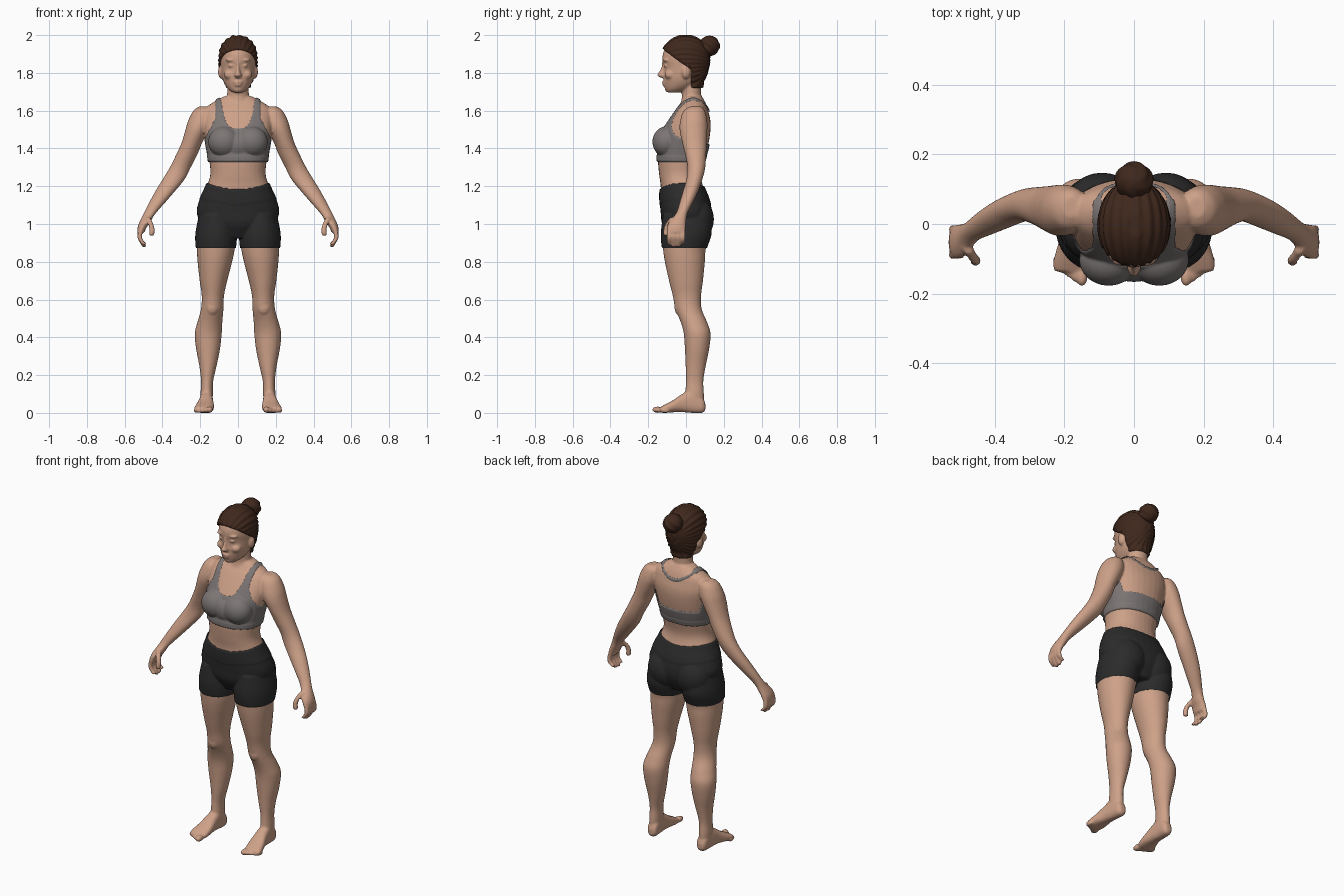
import bpy, bmesh, math
from mathutils import Matrix, Vector

cube = bpy.data.objects.get("Cube")
if cube:
    bpy.data.objects.remove(cube, do_unlink=True)


def material(name, colour):
    mat = bpy.data.materials.new(name)
    mat.use_nodes = True
    mat.diffuse_color = (*colour, 1)
    bsdf = next(n for n in mat.node_tree.nodes if n.type == 'BSDF_PRINCIPLED')
    bsdf.inputs["Base Color"].default_value = (*colour, 1)
    return mat


SKIN = material("skin", (.62, .36, .25))
HAIR = material("dark_brown_hair", (.05, .021, .012))
GREY = material("grey_fabric", (.20, .18, .175))
BLACK = material("black_fabric", (.024, .024, .025))


def make_object(name, bm, mat):
    mesh = bpy.data.meshes.new(name)
    bm.to_mesh(mesh)
    bm.free()
    mesh.materials.append(mat)
    mesh.shade_smooth()
    obj = bpy.data.objects.new(name, mesh)
    bpy.context.scene.collection.objects.link(obj)
    return obj


def spline(pts, steps=5):
    """Smoothly interpolate rows of numbers."""
    p = [pts[0], *pts, pts[-1]]
    out = []
    for i in range(1, len(p) - 2):
        for k in range(steps):
            t = k / steps
            out.append([.5 * (2*b + (c - a)*t + (2*a - 5*b + 4*c - d)*t*t
                              + (3*b - a - 3*c + d)*t**3)
                        for a, b, c, d in zip(*p[i - 1:i + 3])])
    return out + [pts[-1]]


def loft(bm, rings, side=1, along_y=False, power=1.0, sides=32):
    """Skin over oval rings given as (position, a_min, a_max, b_min, b_max)."""
    def soft(v):
        return math.copysign(abs(v) ** power, v)
    loops = []
    for t, a0, a1, b0, b1 in spline(rings):
        loop = []
        for k in range(sides):
            ang = math.tau * k / sides
            a = (a0 + a1) / 2 + (a1 - a0) / 2 * soft(math.cos(ang))
            b = (b0 + b1) / 2 + (b1 - b0) / 2 * soft(math.sin(ang))
            loop.append(bm.verts.new((a * side, t, b) if along_y else (a * side, b, t)))
        loops.append(loop)
    for lo, hi in zip(loops, loops[1:]):
        for k in range(sides):
            n = (k + 1) % sides
            bm.faces.new((lo[k], lo[n], hi[n], hi[k]))
    bm.faces.new(loops[0])
    bm.faces.new(loops[-1])


def centred(rows):
    return [(z, -w, w, y0, y1) for z, w, y0, y1 in rows]


def blob(bm, centre, radii):
    mat = Matrix.Translation(centre) @ Matrix.Diagonal((*radii, 1))
    bmesh.ops.create_uvsphere(bm, u_segments=24, v_segments=16, radius=1, matrix=mat)


def digit(bm, path, r, side):
    """Finger or thumb running down through (z, x, y) points."""
    rings = [(z, x - r, x + r, y - r, y + r) for z, x, y in path]
    z, x, y = path[-1]
    h = r * .55
    rings.append((z - h, x - h, x + h, y - h, y + h))
    loft(bm, rings, side, sides=16)


bm = bmesh.new()

# Torso, neck and head
loft(bm, centred([
    (.93, .09, -.08, .09), (1.0, .18, -.12, .125), (1.06, .213, -.128, .132),
    (1.13, .197, -.134, .118), (1.2, .166, -.134, .09), (1.26, .147, -.142, .08),
    (1.33, .151, -.148, .094), (1.4, .163, -.145, .114), (1.48, .177, -.13, .128),
    (1.54, .185, -.098, .13), (1.59, .18, -.066, .12), (1.62, .165, -.045, .112),
    (1.645, .13, -.025, .102), (1.675, .075, -.01, .085)]), power=.92)
loft(bm, centred([
    (1.57, .075, -.06, .1), (1.65, .062, -.026, .084), (1.7, .057, -.022, .08),
    (1.78, .058, -.03, .085)]))
loft(bm, centred([
    (1.697, .03, -.102, -.03), (1.715, .053, -.111, .02), (1.745, .073, -.117, .07),
    (1.78, .085, -.119, .095), (1.83, .091, -.117, .111), (1.868, .093, -.125, .117),
    (1.905, .09, -.121, .113), (1.94, .08, -.103, .098), (1.97, .055, -.07, .065),
    (1.987, .025, -.035, .03)]))

# Nose, lips and chin
loft(bm, centred([
    (1.87, .008, -.125, -.09), (1.835, .009, -.13, -.09), (1.805, .013, -.143, -.09),
    (1.787, .02, -.152, -.09), (1.774, .014, -.134, -.09)]), sides=16)
blob(bm, (0, -.112, 1.751), (.025, .015, .007))
blob(bm, (0, -.111, 1.736), (.021, .015, .007))
blob(bm, (0, -.096, 1.714), (.026, .016, .016))
blob(bm, (0, -.1, 1.42), (.085, .06, .07))

LEG = [(1.05, .03, .2, -.115, .12), (.95, .012, .22, -.128, .13),
       (.87, .017, .218, -.122, .105), (.8, .031, .214, -.112, .1),
       (.7, .057, .203, -.09, .09), (.62, .074, .192, -.07, .08),
       (.55, .077, .196, -.056, .083), (.48, .083, .215, -.028, .112),
       (.42, .086, .229, -.012, .13), (.34, .095, .222, -.006, .123),
       (.25, .113, .205, -.002, .105), (.17, .131, .196, 0, .092),
       (.1, .133, .198, -.006, .095), (.03, .135, .195, -.02, .095)]
FOOT = [(.102, .147, .18, .015, .05), (.085, .134, .193, 0, .085),
        (.03, .133, .2, 0, .12), (-.02, .131, .207, .004, .1),
        (-.07, .127, .222, .003, .066), (-.11, .13, .232, 0, .045),
        (-.137, .138, .23, .002, .03)]
ARM = [(1.622, .16, .205, .02, .08), (1.6, .13, .236, -.012, .1),
       (1.55, .13, .263, -.03, .112), (1.5, .152, .278, -.034, .113),
       (1.43, .19, .299, -.02, .109), (1.37, .214, .326, -.005, .107),
       (1.3, .25, .361, .008, .102), (1.24, .28, .397, .003, .088),
       (1.18, .328, .434, -.014, .067), (1.12, .38, .467, -.032, .04),
       (1.07, .424, .493, -.047, .014), (1.04, .448, .507, -.065, .004),
       (1.01, .464, .522, -.09, 0), (.985, .482, .531, -.1, -.001),
       (.955, .496, .534, -.1, -.005)]

# Paired parts
for s in (1, -1):
    loft(bm, LEG, s)
    loft(bm, FOOT, s, along_y=True, power=.8)
    loft(bm, ARM, s)
    for i in range(5):                                    # toes
        f = i / 4
        r = .01 + .007 * (1 - f) ** 2
        blob(bm, (s * (.15 + .074 * f), -.15 + .04 * f, r), (r, .03 - .008 * f, r))
    for i, tip in enumerate((.895, .884, .886, .9)):      # fingers
        y = -.089 + .0245 * i
        digit(bm, [(.975, .512, y), (.935, .521, y), (.91, .512, y), (tip, .498, y)], .0125, s)
    digit(bm, [(1.035, .478, -.07), (1.0, .462, -.096), (.97, .455, -.105),
               (.945, .457, -.106)], .014, s)             # thumb
    blob(bm, (s * .073, -.103, 1.435), (.078, .068, .075))  # chest
    blob(bm, (s * .092, .052, 1.025), (.1, .09, .11))       # seat
    blob(bm, (s * .137, -.037, .56), (.034, .024, .042))    # knee
    blob(bm, (s * .088, .0, 1.805), (.018, .024, .036))     # ear
    blob(bm, (s * .034, -.103, 1.838), (.018, .015, .008))  # eyelid
    blob(bm, (s * .036, -.104, 1.868), (.03, .018, .008))   # brow
    blob(bm, (s * .045, -.083, 1.79), (.03, .03, .025))     # cheek

# Fuse everything into one continuous skin
bmesh.ops.recalc_face_normals(bm, faces=bm.faces[:])
body = make_object("body", bm, SKIN)
remesh = body.modifiers.new("fuse", 'REMESH')
remesh.mode = 'VOXEL'
remesh.voxel_size = .006
relax = body.modifiers.new("relax", 'SMOOTH')
relax.factor = .5
relax.iterations = 4
graph = bpy.context.evaluated_depsgraph_get()
fused = bpy.data.meshes.new_from_object(body.evaluated_get(graph))
body.modifiers.clear()
body.data = fused
fused.materials.clear()
fused.materials.append(SKIN)
fused.shade_smooth()


def shell(name, mat, inside, offset):
    """Layer lying over the body where inside(point) holds."""
    bm = bmesh.new()
    bm.from_mesh(fused)
    drop = [f for f in bm.faces if not inside(f.calc_center_median())]
    bmesh.ops.delete(bm, geom=drop, context='FACES')
    bm.normal_update()
    rim = {v: [e.other_vert(v) for e in v.link_edges if e.is_boundary]
           for v in bm.verts if v.is_boundary}
    for _ in range(6):
        moved = {v: v.co.lerp(sum((n.co for n in near), Vector()) / len(near), .5)
                 for v, near in rim.items()}
        for v, co in moved.items():
            v.co = co
    for v in bm.verts:
        v.co += v.normal * (.003 if v in rim else offset(v.co))
    return make_object(name, bm, mat)


def in_shorts(c):
    top = 1.185 + 1.2 * c.x ** 2 + .15 * max(c.y, 0)
    return abs(c.x) < .26 and .872 < c.z < top


def in_top(c):
    x, y, z = abs(c.x), c.y, c.z
    if x > .185 or not 1.328 < z < 1.69:
        return False
    if z < 1.425:                                         # band
        return True
    if y > .06 and x < .115 and abs(z - 1.6 - 5 * x * x) < .009:
        return True                                       # strap behind the neck
    armhole = .118 + .5 * max(0, 1.56 - z)
    neckline = 1.505 + .15 * (x / .09) ** 4
    return y < .07 and x < armhole and z < neckline


def in_hair(c):
    if c.z < 1.7:
        return False
    if c.y < .026:
        return c.z > 1.925 - .75 * (c.y + .12)
    return c.z > 1.718


def hair_depth(c):
    return .011 + .0025 * math.sin(26 * math.atan2(c.x, c.z - 1.85))


shell("shorts", BLACK, in_shorts,
      lambda c: .008 if c.z > 1.1 + abs(c.x) * .15 else .006)
shell("sports_top", GREY, in_top, lambda c: .009 if c.z < 1.362 else .007)
shell("hair", HAIR, in_hair, hair_depth)

# Twisted hair bun
bm = bmesh.new()
bmesh.ops.create_uvsphere(bm, u_segments=48, v_segments=32, radius=1)
for v in bm.verts:
    swirl = math.sin(5 * math.atan2(v.co.y, v.co.x) + 7 * v.co.z)
    v.co *= 1 + .05 * swirl * (1 - v.co.z ** 2)
    v.co = Vector((0, .124, 1.943)) + v.co * .054
make_object("hair_bun", bm, HAIR)
